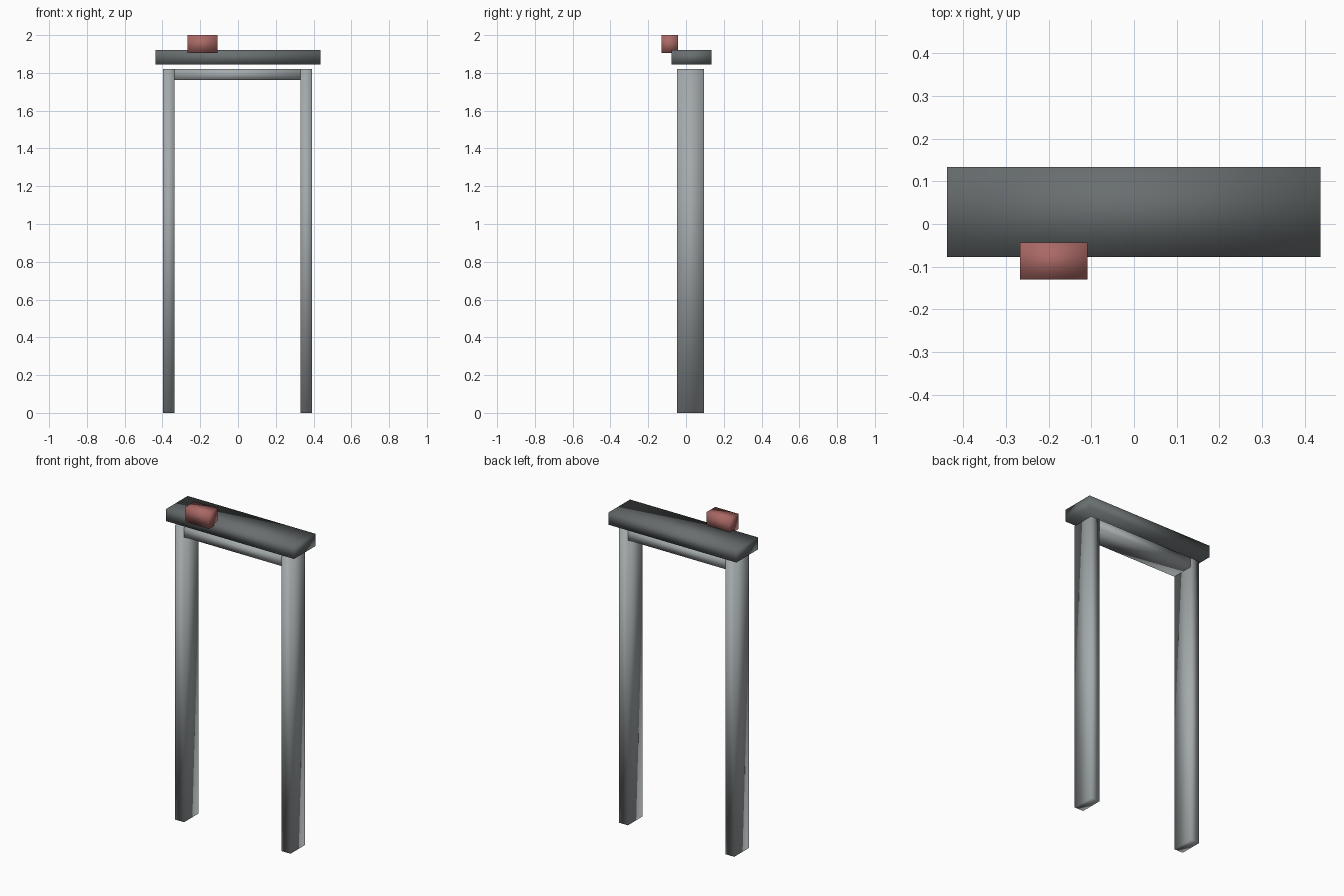
import bpy
import bmesh
from mathutils import Vector

default = bpy.data.objects.get("Cube")
if default:
    bpy.data.objects.remove(default, do_unlink=True)


def material(name, rgb):
    mat = bpy.data.materials.new(name)
    mat.use_nodes = True
    color = (*rgb, 1.0)
    mat.diffuse_color = color
    mat.node_tree.nodes["Principled BSDF"].inputs["Base Color"].default_value = color
    return mat


def block(name, low, high, mat):
    """Soft-shaded box between two opposite corners."""
    low, high = Vector(low), Vector(high)
    size = high - low
    bm = bmesh.new()
    bmesh.ops.create_cube(bm, size=1.0)
    bmesh.ops.scale(bm, vec=size, verts=bm.verts)
    for face in bm.faces:
        face.smooth = True
    mesh = bpy.data.meshes.new(name)
    bm.to_mesh(mesh)
    bm.free()
    mesh.materials.append(mat)
    obj = bpy.data.objects.new(name, mesh)
    obj.location = (low + high) / 2
    bpy.context.collection.objects.link(obj)
    return obj


light_grey = material("light grey", (0.37, 0.40, 0.41))
dark_grey = material("dark grey", (0.14, 0.155, 0.16))
dull_red = material("dull red", (0.40, 0.14, 0.13))

# Door frame: two posts and the crossbar between them
front, back, top = -0.048, 0.095, 1.82
outer, inner, shift = 0.395, 0.333, -0.002
for side, sign in (("left", 1), ("right", -1)):
    xs = sorted((sign * inner + shift, sign * outer + shift))
    block(f"{side}_post", (xs[0], front, 0), (xs[1], back, top), light_grey)
block("crossbar", (-inner + shift, front, 1.762), (inner + shift, back, top), light_grey)

# Slab floating just above the frame
block("top_slab", (-0.438, -0.077, 1.845), (0.437, 0.134, 1.92), dark_grey)

# Small block resting on the front edge of the slab
block("red_block", (-0.267, -0.13, 1.905), (-0.109, -0.043, 2.0), dull_red)
